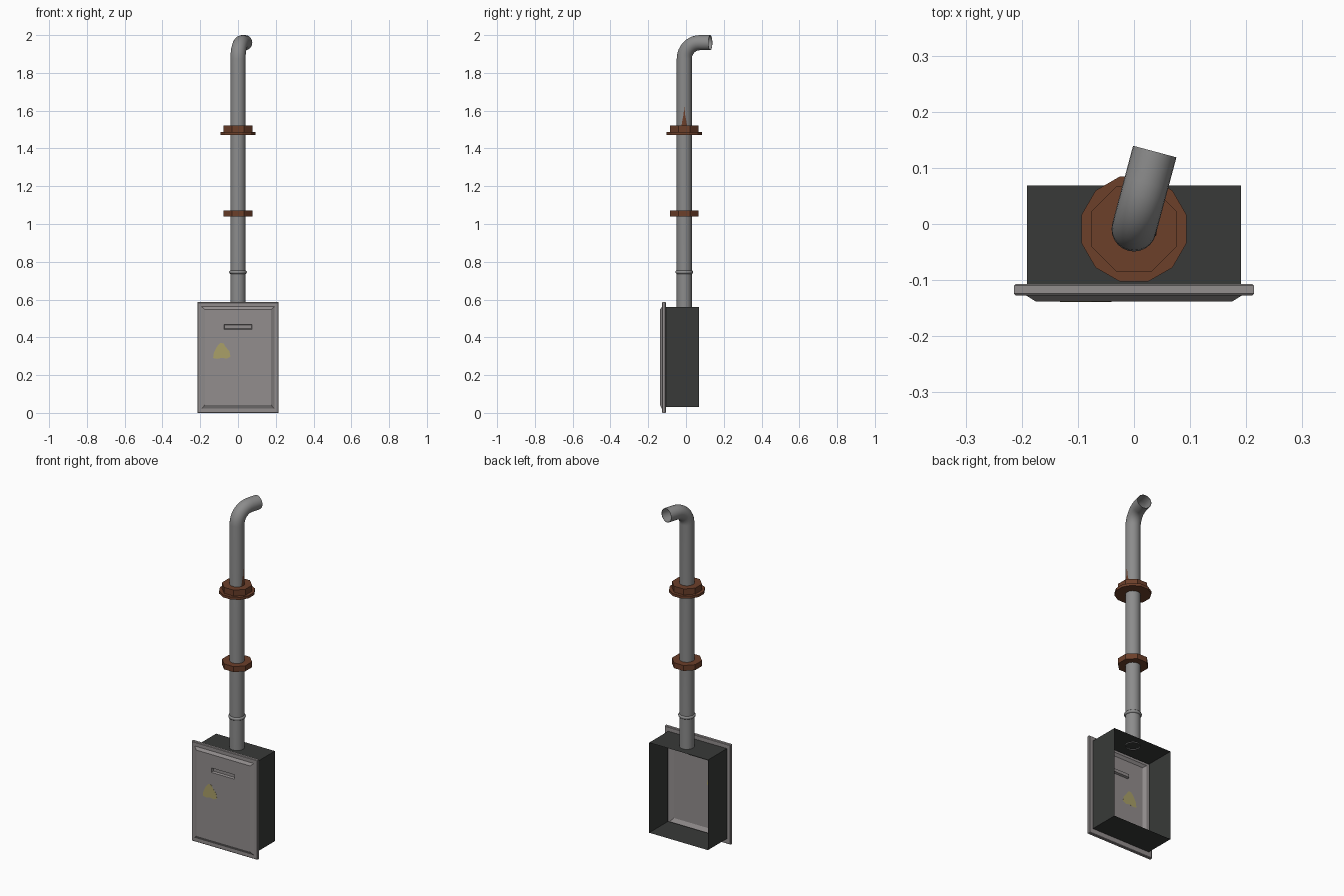
import bpy, bmesh, math
from mathutils import Vector

if "Cube" in bpy.data.objects:
    bpy.data.objects.remove(bpy.data.objects["Cube"])


def mat(name, r, g, b):
    m = bpy.data.materials.new(name)
    m.diffuse_color = (r, g, b, 1)
    m.use_nodes = True
    m.node_tree.nodes["Principled BSDF"].inputs["Base Color"].default_value = m.diffuse_color
    return m


DOOR = mat("door_grey", 0.29, 0.27, 0.27)
PIPE = mat("pipe_grey", 0.26, 0.26, 0.26)
DARK = mat("dark_box", 0.04, 0.042, 0.04)
RUST = mat("rust", 0.15, 0.05, 0.023)
SIGN = mat("faded_yellow", 0.40, 0.35, 0.14)
PY = -0.009  # pipe axis y


def finish(name, bm, material, smooth=False, normals=True):
    if normals:
        bmesh.ops.remove_doubles(bm, verts=bm.verts, dist=1e-5)
        bmesh.ops.recalc_face_normals(bm, faces=bm.faces)
    me = bpy.data.meshes.new(name)
    bm.to_mesh(me)
    bm.free()
    ob = bpy.data.objects.new(name, me)
    bpy.context.collection.objects.link(ob)
    me.materials.append(material)
    if smooth:
        bpy.ops.object.select_all(action='DESELECT')
        ob.select_set(True)
        bpy.context.view_layer.objects.active = ob
        bpy.ops.object.shade_smooth_by_angle(angle=math.radians(35))
    return ob


def loft(bm, loops, closed=False):
    rings = [[bm.verts.new(p) for p in lp] for lp in loops]
    n = len(rings[0])
    pairs = list(zip(rings, rings[1:]))
    if closed:
        pairs.append((rings[-1], rings[0]))
    for a, b in pairs:
        for i in range(n):
            j = (i + 1) % n
            bm.faces.new((a[i], a[j], b[j], b[i]))
    return rings


def rect(hx, z0, z1, y):
    return [(-hx, y, z0), (hx, y, z0), (hx, y, z1), (-hx, y, z1)]


def circle(r, z, n, turn=0.0):
    return [(r * math.cos(math.tau * i / n + turn),
             PY + r * math.sin(math.tau * i / n + turn), z) for i in range(n)]


# Box: four walls, open at the back
bm = bmesh.new()
loft(bm, [rect(0.191, 0.03, 0.56, -0.107), rect(0.191, 0.03, 0.56, 0.069)])
finish("box_walls", bm, DARK)

# Door: pressed shell with flange, raised panel and recessed grip
bm = bmesh.new()
loft(bm, [rect(0.191, 0.03, 0.56, -0.107), rect(0.211, 0.003, 0.583, -0.107),
          rect(0.214, 0.0, 0.586, -0.110), rect(0.214, 0.0, 0.586, -0.124),
          rect(0.211, 0.003, 0.583, -0.127), rect(0.193, 0.022, 0.562, -0.127),
          rect(0.175, 0.042, 0.547, -0.138)])
xs, zs = (-0.175, -0.075, 0.075, 0.175), (0.042, 0.442, 0.468, 0.547)
for i in range(3):
    for k in range(3):
        if (i, k) != (1, 1):
            bm.faces.new([bm.verts.new((xs[a], -0.138, zs[c])) for a, c in
                          ((i, k), (i + 1, k), (i + 1, k + 1), (i, k + 1))])
rings = loft(bm, [rect(0.075, 0.442, 0.468, -0.138), rect(0.071, 0.446, 0.464, -0.126)])
bm.faces.new(rings[-1])
finish("door", bm, DOOR)

# Worn warning sign, showing on both sides of the door
bm = bmesh.new()
shape = [(-0.132, 0.290), (-0.110, 0.286), (-0.085, 0.292), (-0.060, 0.287), (-0.040, 0.298),
         (-0.045, 0.325), (-0.066, 0.350), (-0.076, 0.368), (-0.095, 0.370),
         (-0.112, 0.350), (-0.128, 0.318)]
rings = loft(bm, [[(x, y, z) for x, z in shape] for y in (-0.1388, -0.1372)])
for r in rings:
    bm.faces.new(r)
finish("warning_sign", bm, SIGN)

# Pipe with elbow, outer skin and thin inner skin, open at the end
heading = Vector((math.sin(math.radians(15)), math.cos(math.radians(15)), 0))
side = Vector((heading.y, -heading.x, 0))
up = Vector((0, 0, 1))
R, ZE = 0.085, 1.96
path = [(Vector((0, PY, 0.555)), 0.0)]
for s in range(9):
    a = math.pi / 2 * s / 8
    path.append((Vector((0, PY, ZE - R)) + heading * R * (1 - math.cos(a)) + up * R * math.sin(a), a))
path.append((Vector((0, PY, ZE)) + heading * 0.143, math.pi / 2))


def section(c, a, r, n=24):
    u = heading * math.cos(a) - up * math.sin(a)
    return [c + r * (side * math.cos(math.tau * i / n) + u * math.sin(math.tau * i / n))
            for i in range(n)]


bm = bmesh.new()
loft(bm, [section(c, a, 0.040) for c, a in path] +
     [section(c, a, 0.038) for c, a in reversed(path)], closed=True)
finish("chimney_pipe", bm, PIPE, smooth=True)

# Joint bead around the pipe
bm = bmesh.new()
loft(bm, [circle(0.039 + 0.008 * math.sin(math.pi * t / 6), 0.745 - 0.009 * math.cos(math.pi * t / 6), 24)
          for t in range(7)])
finish("pipe_bead", bm, PIPE, smooth=True)


# Rusty collars
def collar(name, r, z0, z1, n, turn):
    b = bmesh.new()
    loft(b, [circle(0.037, z0, n, turn), circle(r, z0, n, turn),
             circle(r, z1, n, turn), circle(0.037, z1, n, turn)], closed=True)
    finish(name, b, RUST)


collar("lower_collar", 0.082, 1.04, 1.072, 8, math.pi / 8)
collar("upper_collar", 0.082, 1.486, 1.522, 8, math.pi / 8)
collar("upper_flange", 0.097, 1.472, 1.487, 12, math.pi / 12)

# Rust streak climbing the right side of the pipe
bm = bmesh.new()
pts = []
for w, z in ((0.4, 1.515), (0.25, 1.55), (0.1, 1.58), (0.02, 1.62)):
    pts.append([bm.verts.new((0.0408 * math.cos(w * t), PY + 0.0408 * math.sin(w * t), z))
                for t in (-1, 0, 1)])
for a, b in zip(pts, pts[1:]):
    for i in range(2):
        bm.faces.new((a[i], a[i + 1], b[i + 1], b[i]))
finish("rust_streak", bm, RUST, normals=False)
